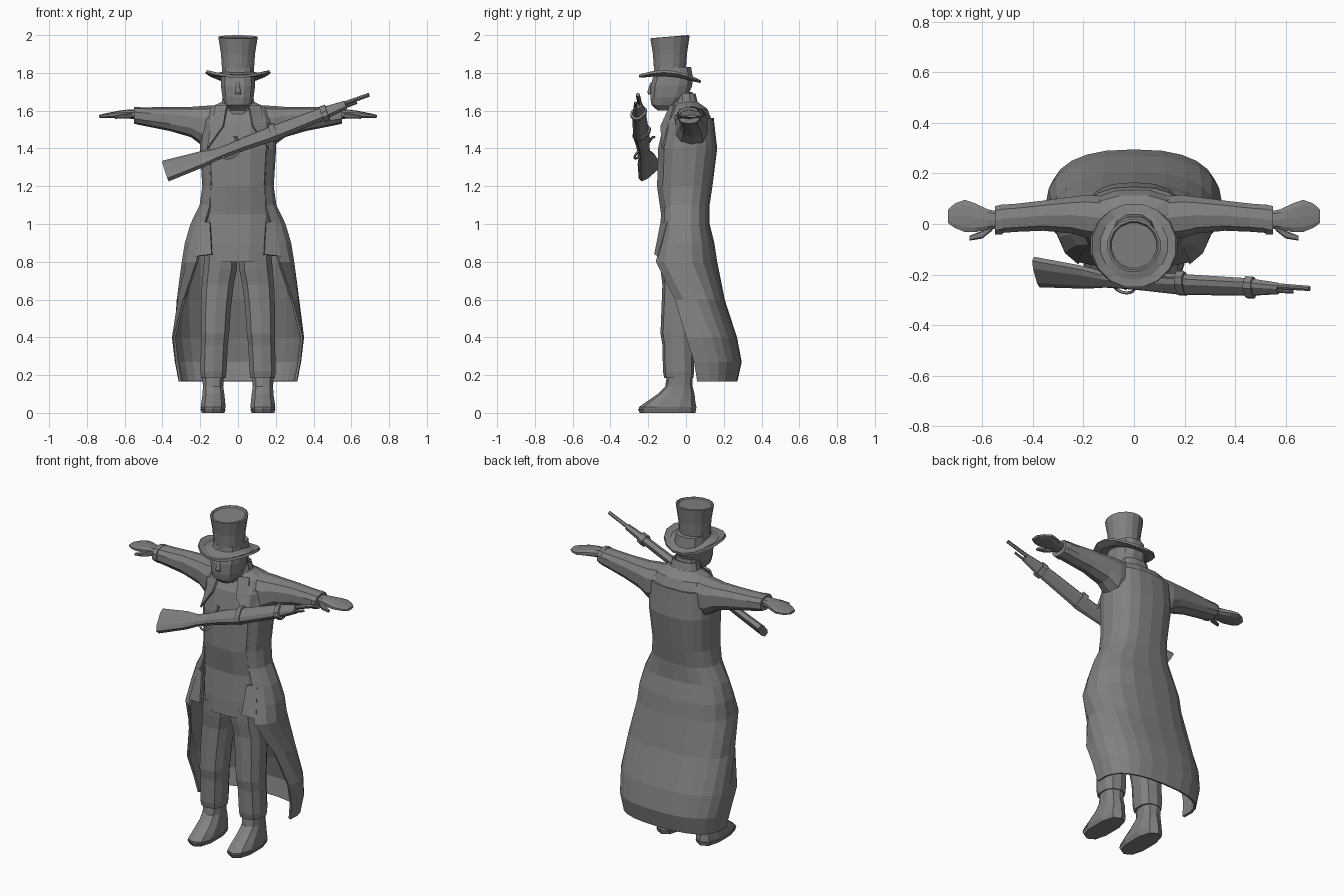
import bpy, bmesh, math
from mathutils import Vector, Matrix

default = bpy.data.objects.get("Cube")
if default:
    bpy.data.objects.remove(default, do_unlink=True)

grey = bpy.data.materials.new("plain grey")
grey.use_nodes = True
GREY = (0.22, 0.22, 0.22, 1)
grey.diffuse_color = GREY
grey.node_tree.nodes["Principled BSDF"].inputs["Base Color"].default_value = GREY


def power(value, p):
    return math.copysign(abs(value) ** p, value)


def oval(half_width, front, back, z, x=0, sides=12, p=0.8, start=None, stop=None):
    """Horizontal rounded outline; an open arc through the back if start is given."""
    mid, depth = (front + back) / 2, (back - front) / 2
    if start is None:
        angles = [math.tau * (i + 0.5) / sides for i in range(sides)]
    else:
        angles = [start + (stop - start) * i / sides for i in range(sides + 1)]
    return [Vector((x + half_width * power(math.cos(a), p),
                    mid + depth * power(math.sin(a), p), z)) for a in angles]


def loft(name, rings, closed=True, mirror=False, thickness=0, matrix=None):
    """Skin a stack of rings, with caps when closed."""
    bm = bmesh.new()
    rows = [[bm.verts.new(matrix @ v if matrix else v) for v in ring] for ring in rings]
    count = len(rows[0])
    for low, high in zip(rows, rows[1:]):
        for i in range(count if closed else count - 1):
            j = (i + 1) % count
            bm.faces.new((low[i], low[j], high[j], high[i]))
    if closed and not thickness:
        bm.faces.new(rows[0])
        bm.faces.new(rows[-1])
    bmesh.ops.recalc_face_normals(bm, faces=bm.faces)
    mesh = bpy.data.meshes.new(name)
    bm.to_mesh(mesh)
    bm.free()
    mesh.materials.append(grey)
    obj = bpy.data.objects.new(name, mesh)
    bpy.context.collection.objects.link(obj)
    if mirror:
        obj.modifiers.new("mirror", "MIRROR")
    if thickness:
        solid = obj.modifiers.new("thickness", "SOLIDIFY")
        solid.thickness = thickness
        solid.offset = -1
    return obj


def stack(name, table, **options):
    """Loft of centred ovals: z, half width, front, back."""
    return loft(name, [oval(w, f, b, z) for z, w, f, b in table], **options)


def side_stack(name, table, **options):
    """Mirrored loft of upright ovals along x: x, y, z, y radius, z radius."""
    rings = []
    for x, y, z, ry, rz in table:
        rings.append([Vector((x, y + ry * power(math.cos(a), 0.8), z + rz * power(math.sin(a), 0.8)))
                      for a in (math.tau * (i + 0.5) / 10 for i in range(10))])
    return loft(name, rings, mirror=True, **options)


# Body: vest and shoulders in one piece
stack("torso", [(0.8, .17, -.155, .07), (0.9, .185, -.15, .09), (1.05, .195, -.135, .115),
                (1.2, .182, -.157, .13), (1.4, .195, -.152, .155), (1.54, .195, -.12, .145),
                (1.61, .17, -.075, .115), (1.645, .09, -.05, .065)])

# Open long coat wrapped around the sides and back
coat = []
for z, w, front, back, opening in [
        (0.165, .315, -.075, .272, 9), (0.27, .335, -.11, .295, 10), (0.4, .35, -.15, .27, 12),
        (0.6, .325, -.13, .205, 30), (0.8, .3, -.2, .165, 47), (0.9, .285, -.165, .15, 50),
        (1.0, .255, -.14, .125, 50), (1.1, .205, -.14, .125, 48), (1.2, .19, -.15, .14, 45),
        (1.4, .203, -.145, .165, 45), (1.56, .198, -.1, .147, 45)]:
    e = math.radians(opening)
    coat.append(oval(w, front, back, z, sides=14, start=-e, stop=math.pi + e))
loft("long_coat", coat, closed=False, thickness=0.014)

# Short front flaps and lapels
def panel(name, corners, thickness=0.012):
    a, b, c, d = (Vector(v) for v in corners)
    loft(name, [[a, b], [d, c]], closed=False, mirror=True, thickness=thickness)


panel("coat_flap", [(.15, -.135, 1.01), (.2, -.1, 1.01), (.225, -.15, .83), (.14, -.168, .84)])
panel("lapel", [(.06, -.085, 1.63), (.12, -.065, 1.63), (.165, -.13, 1.4), (.08, -.135, 1.52)])

# Neck and collar
stack("neck", [(1.56, .08, -.09, .07), (1.7, .065, -.1, .035)])
stack("collar", [(1.6, .105, -.07, .085), (1.65, .088, -.06, .062), (1.69, .08, -.055, .052)],
      thickness=0.01)

# Head with a small nose
stack("head", [(1.6, .04, -.15, -.07), (1.63, .07, -.185, -.03), (1.67, .085, -.192, .01),
               (1.73, .093, -.19, .035), (1.77, .092, -.18, .04), (1.83, .085, -.17, .03)])
stack("nose", [(1.685, .016, -.2, -.17), (1.7, .014, -.205, -.17), (1.75, .008, -.188, -.17)])

# Top hat: flared crown with a sunken top, and a curled brim
HAT_Y = -0.085
def hat_ring(r, base, lift=0.0, tilt=0.0):
    ring = []
    for i in range(16):
        a = math.tau * (i + 0.5) / 16
        ring.append(Vector((r * math.cos(a), HAT_Y + r * math.sin(a),
                            base + lift * math.cos(a) ** 2 + tilt * math.sin(a))))
    return ring


loft("hat_crown", [hat_ring(.086, 1.77), hat_ring(.087, 1.83), hat_ring(.092, 1.9),
                   hat_ring(.106, 1.99, tilt=.008), hat_ring(.096, 1.992, tilt=.008),
                   hat_ring(.09, 1.984, tilt=.006)])
loft("hat_brim", [hat_ring(.08, 1.795, .01, -.01), hat_ring(.135, 1.778, .015, -.012),
                  hat_ring(.168, 1.773, .04, -.015)], thickness=0.014)

# Sleeves, cuffs and hands
side_stack("sleeve", [(.08, .02, 1.53, .09, .1), (.19, .03, 1.52, .088, .105),
                      (.25, .035, 1.54, .075, .08), (.36, .033, 1.556, .062, .064),
                      (.46, .025, 1.565, .058, .053), (.53, .02, 1.572, .058, .046)])
side_stack("cuff", [(.52, .018, 1.572, .062, .048), (.55, .015, 1.575, .058, .044)])
side_stack("hand", [(.53, .015, 1.58, .034, .026), (.58, .018, 1.582, .042, .024),
                    (.63, .025, 1.58, .06, .02), (.67, .032, 1.576, .066, .016),
                    (.71, .033, 1.572, .05, .012), (.735, .03, 1.57, .028, .007)])
side_stack("thumb", [(.56, -.01, 1.575, .016, .014), (.6, -.042, 1.57, .016, .012),
                     (.65, -.056, 1.565, .01, .008)])

# Trousers and boots
def leg_part(name, table):
    loft(name, [oval(w, f, b, z, x=x, sides=10) for z, x, w, f, b in table], mirror=True)


leg_part("trouser_leg", [(.185, .13, .068, -.115, .04), (.22, .13, .072, -.122, .042),
                         (.36, .125, .074, -.125, .04), (.42, .122, .078, -.135, .04),
                         (.55, .117, .082, -.13, .05), (.68, .107, .088, -.125, .065),
                         (.76, .095, .092, -.135, .07), (.85, .09, .09, -.14, .07)])
leg_part("boot", [(.01, .132, .062, -.25, .05), (.03, .132, .068, -.25, .055),
                  (.055, .131, .066, -.215, .05), (.1, .13, .06, -.15, .045),
                  (.14, .132, .056, -.11, .035), (.21, .132, .06, -.1, .035)])
leg_part("sole", [(0, .132, .062, -.245, .05), (.02, .132, .07, -.255, .055)])

# Rifle, laid out along its own axis: along, down, sideways
along = Vector((1.08, -.065, .405)).normalized()
down = Vector((0, -.7, -.7))
down = (down - along * down.dot(along)).normalized()
side = along.cross(down)
rifle = Matrix((along, down, side)).transposed().to_4x4()
rifle.translation = Vector((-.385, -.19, 1.28))


def gun_part(name, table, sides=8, p=0.7):
    """Sections along the rifle: distance, drop, half height, half width."""
    rings = []
    for s, t, h, w in table:
        rings.append([Vector((s, t + h * power(math.cos(a), p), w * power(math.sin(a), p)))
                      for a in (math.tau * (i + 0.5) / sides for i in range(sides))])
    loft(name, rings, matrix=rifle)


gun_part("rifle_stock", [(0, 0, .075, .024), (.2, .013, .054, .022), (.28, .019, .036, .02),
                         (.36, .02, .034, .023), (.45, .018, .038, .026), (.6, .02, .046, .028),
                         (.9, .012, .038, .024), (1.02, .01, .024, .018)])
gun_part("rifle_barrel", [(.45, -.012, .016, .016), (1.155, 0, .01, .01)])
gun_part("ramrod", [(.95, .024, .008, .008), (1.08, .024, .007, .007)])
for label, s, h in (("rear", .61, .053), ("front", .9, .046)):
    gun_part("rifle_band_" + label, [(s - .016, .014, h, .034), (s + .016, .014, h, .034)])
gun_part("hammer", [(.4, -.02, .012, .008), (.42, -.045, .012, .006), (.4, -.062, .006, .005)])
gun_part("trigger", [(.355, .05, .012, .004), (.365, .062, .008, .004)])

# Trigger guard bent from a round rod
curve = bpy.data.curves.new("trigger_guard", "CURVE")
curve.dimensions = "3D"
curve.bevel_depth = 0.006
curve.bevel_resolution = 1
bend = curve.splines.new("POLY")
bend.points.add(8)
for i, point in enumerate(bend.points):
    a = math.pi * i / 8
    spot = rifle @ Vector((.36 + .045 * math.cos(a), .045 + .04 * math.sin(a), 0))
    point.co = (*spot, 1)
curve.materials.append(grey)
bpy.context.collection.objects.link(bpy.data.objects.new("trigger_guard", curve))
